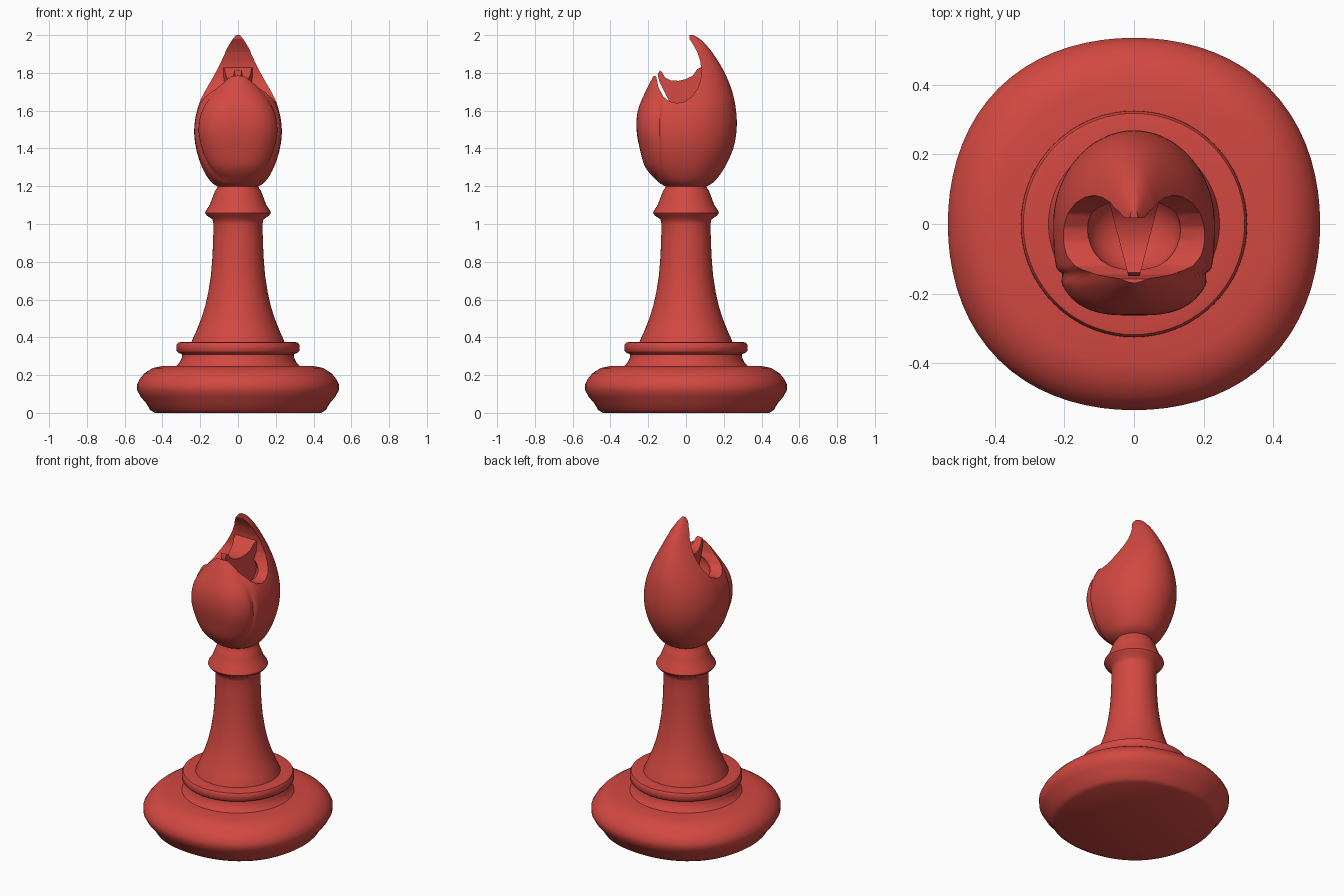
import bpy, bmesh, math

if "Cube" in bpy.data.objects:
    bpy.data.objects.remove(bpy.data.objects["Cube"])

red = bpy.data.materials.new("red")
red.diffuse_color = (0.65, 0.065, 0.053, 1)
red.use_nodes = True
red.node_tree.nodes["Principled BSDF"].inputs["Base Color"].default_value = red.diffuse_color


def make_object(name, verts, faces):
    me = bpy.data.meshes.new(name)
    me.from_pydata(verts, [], faces)
    bm = bmesh.new()
    bm.from_mesh(me)
    bmesh.ops.recalc_face_normals(bm, faces=bm.faces)
    bm.to_mesh(me)
    bm.free()
    me.materials.append(red)
    ob = bpy.data.objects.new(name, me)
    bpy.context.collection.objects.link(ob)
    return ob


def loft(name, rings):
    """Skin a stack of equal-length rings and cap both ends."""
    n = len(rings[0])
    verts = [p for r in rings for p in r]
    faces = [(i * n + j, i * n + (j + 1) % n, (i + 1) * n + (j + 1) % n, (i + 1) * n + j)
             for i in range(len(rings) - 1) for j in range(n)]
    faces += [tuple(range(n)), tuple(range((len(rings) - 1) * n, len(rings) * n))]
    return make_object(name, verts, faces)


def turned(name, profile, wobble=0.0, n=72):
    rings = []
    for r, z in profile:
        ring = []
        for j in range(n):
            a = 2 * math.pi * j / n
            k = r * (1 + wobble * (1 - math.cos(4 * a)))
            ring.append((k * math.cos(a), k * math.sin(a), z))
        rings.append(ring)
    return loft(name, rings)


def side_prism(name, pts, width):
    """Extrude a (y, z) outline along x; width(y) is the half width."""
    rings = [[(s * width(y), y, z) for y, z in pts] for s in (-1, 1)]
    return loft(name, rings)


def smooth(ob, angle):
    bpy.ops.object.select_all(action='DESELECT')
    ob.select_set(True)
    bpy.context.view_layer.objects.active = ob
    bpy.ops.object.shade_smooth_by_angle(angle=math.radians(angle))


def cut(ob, cutter):
    m = ob.modifiers.new("cut", 'BOOLEAN')
    m.operation = 'DIFFERENCE'
    m.solver = 'EXACT'
    m.object = cutter
    bpy.context.view_layer.objects.active = ob
    bpy.ops.object.modifier_apply(modifier=m.name)
    bpy.data.objects.remove(cutter)


def curve(keys, t):
    """Smooth (Catmull-Rom) interpolation through a list of tuples."""
    i = min(int(t), len(keys) - 2)
    f = t - i
    p0, p1, p2, p3 = (keys[max(0, min(len(keys) - 1, i + d))] for d in (-1, 0, 1, 2))
    return [0.5 * (2 * b + (c - a) * f + (2 * a - 5 * b + 4 * c - d) * f * f
                   + (3 * b - a - 3 * c + d) * f ** 3) for a, b, c, d in zip(p0, p1, p2, p3)]


# Base, collar ring and stem
base = turned("base", [(0.44, 0), (0.465, 0.015), (0.485, 0.05), (0.515, 0.085), (0.534, 0.12),
                       (0.535, 0.15), (0.52, 0.18), (0.495, 0.21), (0.45, 0.238),
                       (0.40, 0.248), (0.28, 0.25)], 0.015)
collar = turned("collar", [(0.33, 0.245), (0.312, 0.262), (0.298, 0.29), (0.295, 0.31),
                           (0.315, 0.318), (0.325, 0.328), (0.325, 0.36), (0.318, 0.372),
                           (0.30, 0.375), (0.2, 0.375)])
stem = turned("stem", [(0.25, 0.36), (0.243, 0.385), (0.222, 0.43), (0.198, 0.49),
                       (0.175, 0.56), (0.157, 0.64), (0.143, 0.73), (0.135, 0.83),
                       (0.131, 0.94), (0.130, 1.0), (0.135, 1.025), (0.165, 1.045),
                       (0.174, 1.058), (0.170, 1.07), (0.150, 1.10), (0.135, 1.14),
                       (0.122, 1.175), (0.108, 1.195), (0.108, 1.22)])

# Head: z, half width, back depth, front depth, squareness of the front
keys = [(1.195, 0.10, 0.10, 0.10, 2.0), (1.225, 0.145, 0.15, 0.15, 2.2),
        (1.30, 0.19, 0.205, 0.215, 2.5), (1.40, 0.222, 0.25, 0.245, 2.8),
        (1.50, 0.232, 0.268, 0.262, 3.0), (1.60, 0.217, 0.265, 0.255, 2.8),
        (1.70, 0.180, 0.245, 0.215, 2.1), (1.80, 0.130, 0.205, 0.162, 1.6),
        (1.90, 0.078, 0.145, 0.10, 1.7), (1.97, 0.034, 0.085, 0.05, 2.0),
        (2.00, 0.010, 0.040, -0.01, 2.0)]
rings = []
STEPS, N = 4, 128
for i in range((len(keys) - 1) * STEPS + 1):
    z, w, back, front, sq = curve(keys, i / STEPS)
    ring = []
    for j in range(N):
        a = 2 * math.pi * j / N
        c, s = math.cos(a), math.sin(a)
        if z > 1.9:                       # tip leans towards the back
            mid, dep = (back - front) / 2, (back + front) / 2
            ring.append((w * c, mid + dep * s, z))
            continue
        e = 2 / sq if s < 0 else 1
        x = w * math.copysign(abs(c) ** e, c)
        y = back * s if s >= 0 else -front * abs(s) ** e
        # shallow seam around the front plate
        k = 1 - 0.05 * math.exp(-((y + 0.15) / 0.012) ** 2) if z > 1.23 else 1
        ring.append((x * k, y * k, z))
    rings.append(ring)
head = loft("head", rings)

# Mouth cut through the head from side to side, then a hollow inside
mouth = side_prism("mouth_cutter", [(-0.4, 2.2), (-0.4, 1.8), (-0.19, 1.795), (-0.158, 1.78),
                                    (-0.145, 1.72), (-0.12, 1.675), (-0.09, 1.65), (-0.05, 1.64),
                                    (-0.01, 1.647), (0.03, 1.672), (0.06, 1.715), (0.077, 1.76),
                                    (0.082, 1.81), (0.076, 1.86), (0.06, 1.91), (0.035, 1.955),
                                    (0.018, 1.98), (0.012, 2.2)], lambda y: 0.5)
cut(head, mouth)
bpy.ops.mesh.primitive_uv_sphere_add(segments=40, ring_count=20, location=(0, -0.02, 1.66))
hollow = bpy.context.object
hollow.scale = (0.135, 0.118, 0.11)
hollow.data.materials.append(red)
cut(head, hollow)

# Tapering tongue inside the mouth
tongue = side_prism("tongue", [(-0.14, 1.812), (-0.128, 1.805), (-0.11, 1.775), (-0.08, 1.76),
                               (-0.04, 1.758), (0.0, 1.767), (0.035, 1.785), (0.06, 1.82),
                               (0.10, 1.84), (0.11, 1.55), (-0.06, 1.55), (-0.09, 1.65),
                               (-0.115, 1.70), (-0.14, 1.75), (-0.15, 1.79)],
                    lambda y: 0.016 + 0.26 * (y + 0.15))

for ob in (base, collar, stem):
    smooth(ob, 50)
smooth(head, 40)
smooth(tongue, 45)
